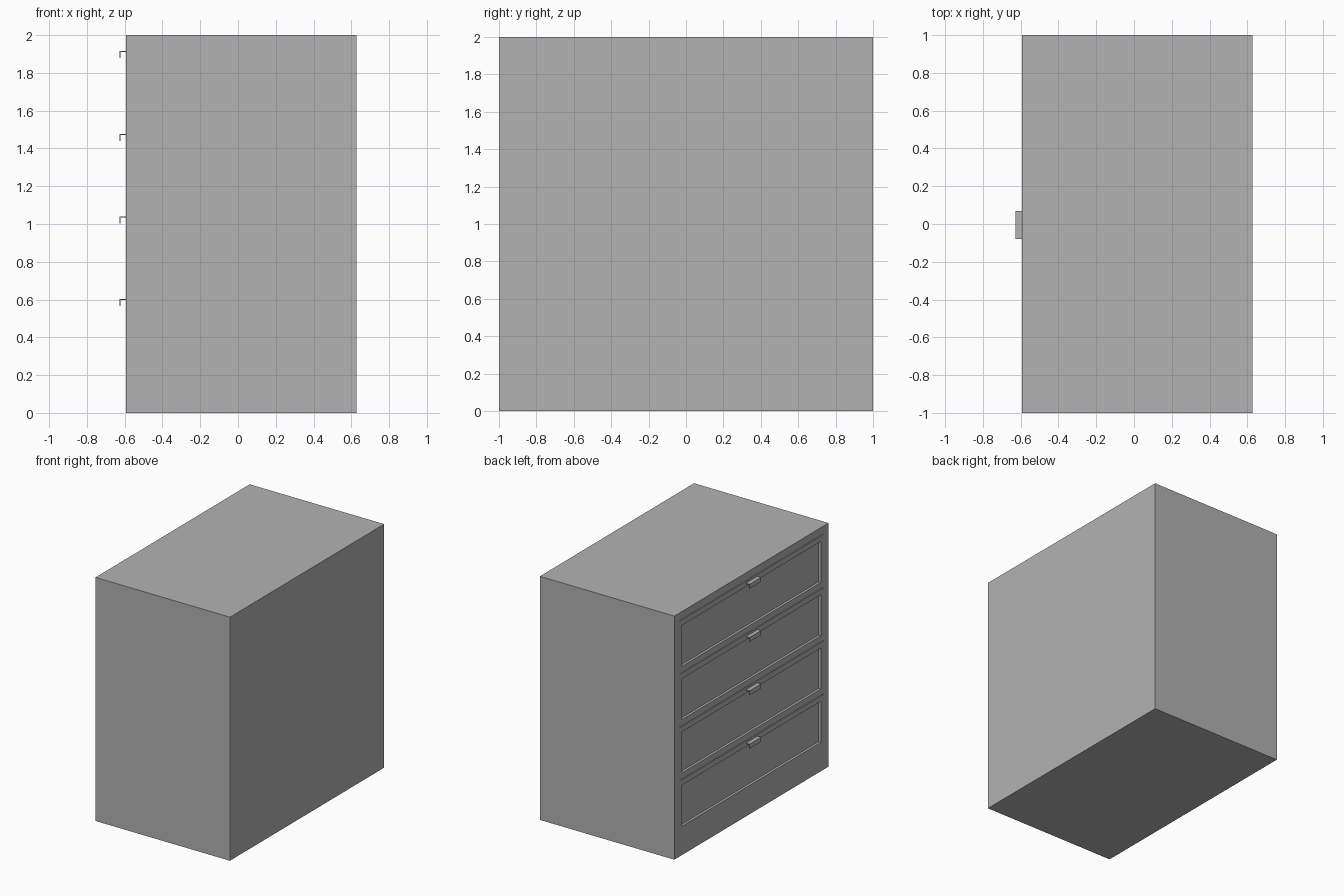
import bpy
import bmesh
from mathutils import Vector

if "Cube" in bpy.data.objects:
    bpy.data.objects.remove(bpy.data.objects["Cube"], do_unlink=True)

FACE_X = -0.594      # plane of the drawer side
BACK_X = 0.627
PITCH = 0.4375       # spacing of the drawers
DRAWERS = 4

grey = bpy.data.materials.new("plain_grey")
grey.use_nodes = True
colour = (0.448, 0.448, 0.448, 1)
grey.diffuse_color = colour
grey.node_tree.nodes["Principled BSDF"].inputs["Base Color"].default_value = colour


def add_box(bm, low, high):
    low, high = Vector(low), Vector(high)
    verts = bmesh.ops.create_cube(bm, size=1)["verts"]
    for v in verts:
        v.co = (low + high) / 2 + v.co * (high - low)


def make_object(name, bm):
    mesh = bpy.data.meshes.new(name)
    bm.to_mesh(mesh)
    bm.free()
    mesh.materials.append(grey)
    obj = bpy.data.objects.new(name, mesh)
    bpy.context.collection.objects.link(obj)
    return obj


# Cabinet body
bm = bmesh.new()
add_box(bm, (FACE_X, -1, 0), (BACK_X, 1, 2))
cabinet = make_object("cabinet", bm)

# Sunken drawer panels and the thin slit above each one
bm = bmesh.new()
for i in range(DRAWERS):
    drop = i * PITCH
    add_box(bm, (FACE_X - 0.1, -0.9, 1.55 - drop), (FACE_X + 0.02, 0.9, 1.886 - drop))
    add_box(bm, (FACE_X - 0.1, -0.935, 1.931 - drop), (FACE_X + 0.02, 0.935, 1.936 - drop))
cutter = make_object("drawer_cutter", bm)
cutter.hide_render = True

cut = cabinet.modifiers.new("drawers", "BOOLEAN")
cut.operation = "DIFFERENCE"
cut.solver = "EXACT"
cut.object = cutter
bpy.context.view_layer.objects.active = cabinet
bpy.ops.object.modifier_apply(modifier=cut.name)
bpy.data.objects.remove(cutter, do_unlink=True)

# Folded sheet handles: a flat shelf with a lip turned down, extruded along y
profile = [(FACE_X, 0), (BACK_X * -1, 0), (BACK_X * -1, -0.037),
           (-0.622, -0.037), (-0.622, -0.005), (FACE_X, -0.005)]
for i in range(DRAWERS):
    bm = bmesh.new()
    top = 1.915 - i * PITCH
    face = bm.faces.new([bm.verts.new((x, -0.08, top + z)) for x, z in profile])
    sweep = bmesh.ops.extrude_face_region(bm, geom=[face])
    for v in sweep["geom"]:
        if isinstance(v, bmesh.types.BMVert):
            v.co.y = 0.07
    bmesh.ops.recalc_face_normals(bm, faces=bm.faces)
    make_object(f"drawer_handle_{i + 1}", bm)
